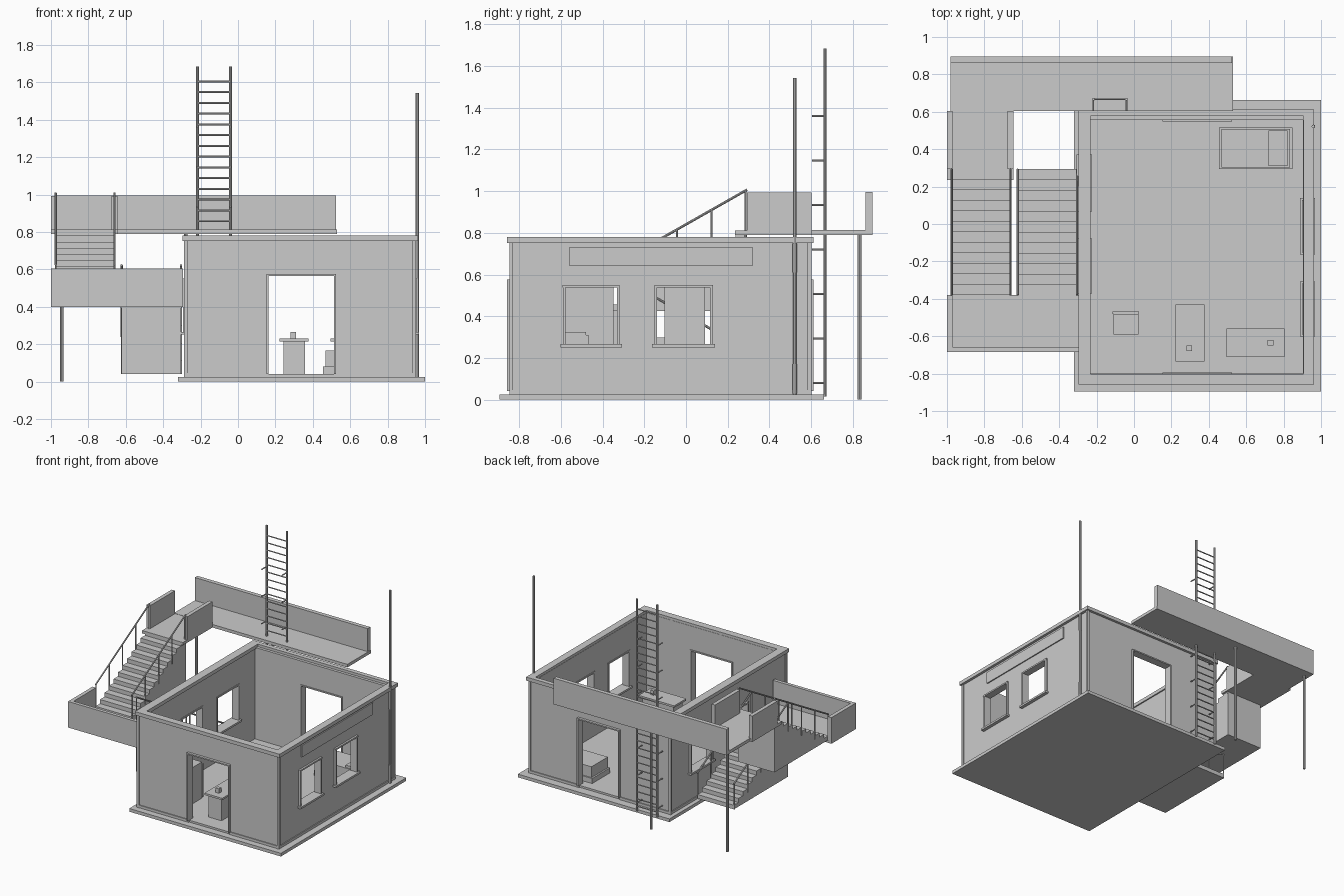
import bpy, bmesh, math
from mathutils import Vector

if "Cube" in bpy.data.objects:
    bpy.data.objects.remove(bpy.data.objects["Cube"])

grey = bpy.data.materials.new("plain grey")
grey.use_nodes = True
grey.diffuse_color = (0.6, 0.6, 0.6, 1)
grey.node_tree.nodes["Principled BSDF"].inputs["Base Color"].default_value = (0.6, 0.6, 0.6, 1)


def finish(name, bm):
    bmesh.ops.recalc_face_normals(bm, faces=bm.faces)
    mesh = bpy.data.meshes.new(name)
    bm.to_mesh(mesh)
    bm.free()
    mesh.materials.append(grey)
    obj = bpy.data.objects.new(name, mesh)
    bpy.context.collection.objects.link(obj)
    return obj


def box(name, x, y, z):
    """Box from three (low, high) ranges."""
    bm = bmesh.new()
    bmesh.ops.create_cube(bm, size=1)
    for v in bm.verts:
        for i, (lo, hi) in enumerate((x, y, z)):
            v.co[i] = lo if v.co[i] < 0 else hi
    return finish(name, bm)


def rod(name, a, b, r, sides=8):
    """Round bar between two points."""
    a, b = Vector(a), Vector(b)
    bm = bmesh.new()
    bmesh.ops.create_cone(bm, cap_ends=True, segments=sides, radius1=r, radius2=r, depth=(b - a).length)
    obj = finish(name, bm)
    obj.location = (a + b) / 2
    obj.rotation_euler = (b - a).to_track_quat("Z", "Y").to_euler()
    return obj


def cut(obj, cutters):
    """Subtract cutters, keep the result and drop the cutters."""
    for c in cutters:
        m = obj.modifiers.new("cut", "BOOLEAN")
        m.operation, m.solver, m.object = "DIFFERENCE", "EXACT", c
    bpy.context.view_layer.update()
    mesh = bpy.data.meshes.new_from_object(obj.evaluated_get(bpy.context.evaluated_depsgraph_get()))
    obj.modifiers.clear()
    obj.data = mesh
    for c in cutters:
        bpy.data.objects.remove(c)


# Ground slab and floor
box("ground_slab", (-0.32, 1.0), (-0.895, 0.663), (0, 0.025))
box("room_floor", (-0.25, 0.92), (-0.82, 0.58), (0.025, 0.04))

# Walls with doors and windows
X0, X1, Y0, Y1 = -0.28, 0.942, -0.838, 0.593
T = 0.038
DOOR = (0.163, 0.513)
DOOR_Z = (0.04, 0.565)
WIN_Z = (0.265, 0.54)
RIGHT_WINDOWS = [(-0.58, -0.33), (-0.14, 0.117)]
LEFT_WINDOWS = [(-0.35, -0.1), (0.09, 0.35)]

walls = box("walls", (X0, X1), (Y0, Y1), (0.025, 0.76))
cutters = [box("room_cut", (X0 + T, X1 - T), (Y0 + T, Y1 - T), (0, 1)),
           box("door_cut", DOOR, (-1, 1), DOOR_Z)]
cutters += [box("window_cut", (0.7, 1.2), w, WIN_Z) for w in RIGHT_WINDOWS]
cutters += [box("window_cut", (-0.5, 0), w, WIN_Z) for w in LEFT_WINDOWS]
cut(walls, cutters)

# Roof-edge cap
cap = box("wall_cap", (-0.297, 0.963), (-0.858, 0.613), (0.752, 0.78))
cut(cap, [box("cap_cut", (-0.232, 0.906), (-0.802, 0.577), (0, 1))])

# Skirting strips and corner strips
E = 0.007
for side, x in (("left", (X0 - E, X0)), ("right", (X1, X1 + E))):
    box(side + "_skirting", x, (Y0 - E, Y1 + E), (0.025, 0.045))
for side, y in (("front", (Y0 - E, Y0)), ("back", (Y1, Y1 + E))):
    for x in ((X0, DOOR[0]), (DOOR[1], X1)):
        box(side + "_skirting", x, y, (0.025, 0.045))
for x in (X0, X1):
    for y in (Y0, Y1):
        box("corner_strip", (x - 0.009, x + 0.009), (y - 0.009, y + 0.009), (0.025, 0.752))

# Door frames
F = 0.01
for side, y in (("front", (Y0 - 0.02, Y0 + T + 0.006)), ("back", (Y1 - T - 0.006, Y1 + 0.02))):
    box(side + "_door_head", (DOOR[0] - F, DOOR[1] + F), y, (DOOR_Z[1], DOOR_Z[1] + F))
    for x in ((DOOR[0] - F, DOOR[0]), (DOOR[1], DOOR[1] + F)):
        box(side + "_door_jamb", x, y, (0.04, DOOR_Z[1]))

# Window frames and sills
for side, x, wins in (("right", (X1 - T - 0.005, X1 + 0.015), RIGHT_WINDOWS),
                      ("left", (X0 - 0.015, X0 + T + 0.005), LEFT_WINDOWS)):
    for lo, hi in wins:
        box(side + "_window_head", x, (lo - 0.012, hi + 0.012), (0.538, 0.55))
        box(side + "_window_sill", (x[0] - 0.012, x[1] + 0.012), (lo - 0.022, hi + 0.022), (0.251, 0.266))
        for y in ((lo - F, lo + 0.002), (hi - 0.002, hi + F)):
            box(side + "_window_jamb", x, y, (0.266, 0.538))

# Blank panel on the right wall
box("wall_panel", (X1, X1 + 0.009), (-0.56, 0.32), (0.64, 0.733))

# Desks with a pedestal and a small item
for x, y, item in (((0.222, 0.377), (-0.735, -0.43), (0.295, -0.665)),
                   ((0.495, 0.805), (-0.71, -0.56), (0.73, -0.635))):
    box("desk_top", x, y, (0.215, 0.23))
    box("desk_body", (x[0] + 0.02, x[1] - 0.02), (y[0] + 0.02, y[1] - 0.02), (0.04, 0.215))
    box("desk_item", (item[0] - 0.015, item[0] + 0.015), (item[1] - 0.015, item[1] + 0.015), (0.23, 0.265))

# Cabinet
box("cabinet", (-0.11, 0.023), (-0.59, -0.48), (0.04, 0.325))
box("cabinet_door", (-0.115, 0.028), (-0.48, -0.468), (0.05, 0.31))

# Bed
box("bed_base", (0.455, 0.848), (0.293, 0.517), (0.04, 0.08))
box("mattress", (0.468, 0.835), (0.303, 0.507), (0.08, 0.165))
box("pillow", (0.72, 0.82), (0.31, 0.5), (0.165, 0.185))

# Mast at the back right corner
rod("mast", (0.958, 0.522, 0.025), (0.958, 0.522, 1.543), 0.009)
for z in (0.1, 0.68):
    rod("mast_sleeve", (0.958, 0.522, z - 0.07), (0.958, 0.522, z + 0.07), 0.011)

# Ladder
LX, LY = (-0.217, -0.04), 0.667
for x in LX:
    rod("ladder_rail", (x, LY, 0.015), (x, LY, 1.685), 0.008)
    for i in range(7):
        z = 0.08 + i * 0.2135
        rod("ladder_bracket", (x, 0.605, z), (x, LY, z), 0.005, 6)
for i in range(28):
    z = 1.605 - i * 0.0575
    rod("ladder_rung", (LX[0], LY, z), (LX[1], LY, z), 0.005, 6)

# Rear walkway
box("walkway_floor", (-0.98, 0.53), (0.603, 0.895), (0.79, 0.814))
box("walkway_parapet", (-0.98, 0.525), (0.862, 0.895), (0.814, 0.995))
for x in (-0.943, -0.28):
    rod("walkway_post", (x, 0.832, 0), (x, 0.832, 0.79), 0.01)

# Upper landing
box("upper_landing_floor", (-1.0, -0.645), (0.235, 0.605), (0.79, 0.812))
for x in ((-1.0, -0.97), (-0.675, -0.645)):
    box("upper_landing_wall", x, (0.293, 0.603), (0.812, 0.993))

# Middle landing
box("middle_landing_floor", (-1.0, -0.295), (-0.685, -0.38), (0.4, 0.428))
box("middle_landing_front", (-1.0, -0.295), (-0.685, -0.658), (0.4, 0.605))
box("middle_landing_side", (-1.0, -0.97), (-0.658, -0.38), (0.4, 0.605))


def flight(name, x, y_low, y_high, base, top, steps=12):
    """Solid stepped block with railings on both sides."""
    run, rise = (y_high - y_low) / steps, (top - base) / steps
    profile = [(y_low, base)]
    for i in range(steps):
        profile += [(y_low + i * run, base + (i + 1) * rise), (y_low + (i + 1) * run, base + (i + 1) * rise)]
    profile.append((y_high, base))
    bm = bmesh.new()
    face = bm.faces.new([bm.verts.new((x[0], y, z)) for y, z in profile])
    ext = bmesh.ops.extrude_face_region(bm, geom=[face])
    bmesh.ops.translate(bm, vec=(x[1] - x[0], 0, 0),
                        verts=[v for v in ext["geom"] if isinstance(v, bmesh.types.BMVert)])
    finish(name + "_steps", bm)
    for px in x:
        rod(name + "_handrail", (px, y_low, base + 0.2), (px, y_high, top + 0.195), 0.006)
        for i in range(5):
            t = 0.01 + 0.98 * i / 4
            y, z = y_low + t * (y_high - y_low), base + t * (top - base)
            rod(name + "_baluster", (px, y, max(z - 0.03, base)), (px, y, z + 0.197), 0.005, 6)


flight("upper_flight", (-0.975, -0.66), -0.38, 0.293, 0.425, 0.812)
flight("lower_flight", (-0.622, -0.305), 0.293, -0.38, 0.04, 0.428)
